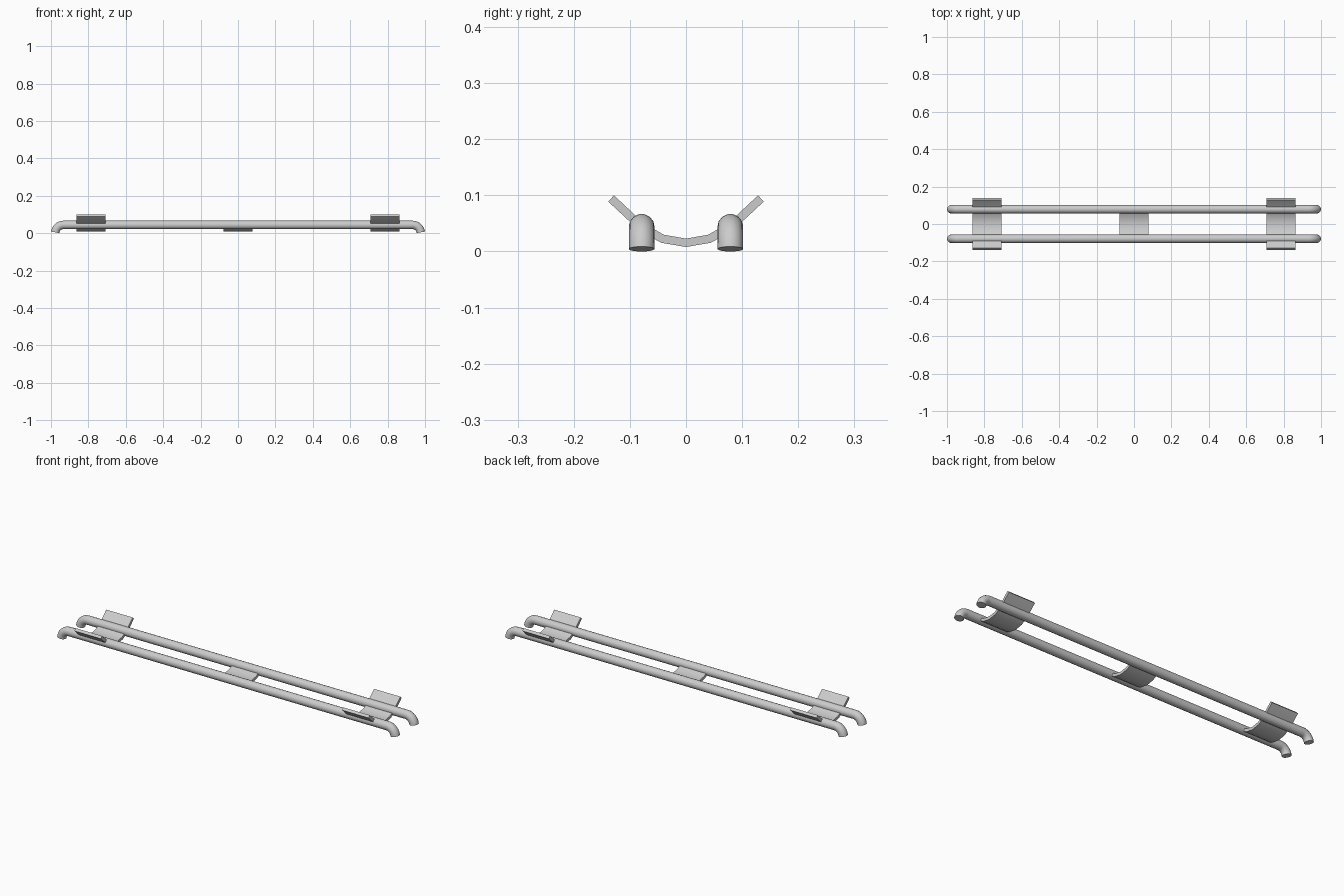
import bpy, bmesh, math
from math import sin, cos, radians

cube = bpy.data.objects.get("Cube")
if cube:
    bpy.data.objects.remove(cube, do_unlink=True)

GREY = (0.6, 0.6, 0.6, 1)
metal = bpy.data.materials.new("light_grey_metal")
metal.use_nodes = True
metal.diffuse_color = GREY
metal.node_tree.nodes["Principled BSDF"].inputs["Base Color"].default_value = GREY

ROD_Y, ROD_Z, ROD_R = 0.079, 0.044, 0.023
BEND_R, BEND_X = 0.0442, 0.9334
THICK = 0.015


def select_only(obj):
    bpy.ops.object.select_all(action='DESELECT')
    obj.select_set(True)
    bpy.context.view_layer.objects.active = obj


def make_rod(name, y):
    """Straight rod with both ends bent downwards."""
    bend = [radians(84) * i / 8 for i in range(9)]
    half = [(BEND_X + BEND_R * sin(a), ROD_Z - BEND_R * (1 - cos(a))) for a in bend]
    path = [(-x, z) for x, z in reversed(half)] + half
    curve = bpy.data.curves.new(name, 'CURVE')
    curve.dimensions = '3D'
    curve.bevel_depth = ROD_R
    curve.bevel_resolution = 5
    curve.use_fill_caps = True
    spline = curve.splines.new('POLY')
    spline.points.add(len(path) - 1)
    for point, (x, z) in zip(spline.points, path):
        point.co = (x, y, z, 1)
    curve.materials.append(metal)
    obj = bpy.data.objects.new(name, curve)
    bpy.context.collection.objects.link(obj)
    select_only(obj)
    bpy.ops.object.convert(target='MESH')
    bpy.ops.object.shade_smooth_by_angle(angle=radians(35))


def make_plate(name, x, width, centre_line):
    """Thicken a y-z centre line and extrude it along x."""
    upper, lower = [], []
    last = len(centre_line) - 1
    for i, (y, z) in enumerate(centre_line):
        a, b = centre_line[max(i - 1, 0)], centre_line[min(i + 1, last)]
        dy, dz = b[0] - a[0], b[1] - a[1]
        k = THICK / 2 / math.hypot(dy, dz)
        upper.append((y - dz * k, z + dy * k))
        lower.append((y + dz * k, z - dy * k))
    bm = bmesh.new()
    rings = [[[bm.verts.new((x + s * width / 2, y, z)) for y, z in side]
              for side in (upper, lower)] for s in (-1, 1)]
    (u0, l0), (u1, l1) = rings
    for i in range(last):
        j = i + 1
        bm.faces.new((u0[i], u1[i], u1[j], u0[j]))
        bm.faces.new((l0[i], l0[j], l1[j], l1[i]))
        bm.faces.new((u0[i], u0[j], l0[j], l0[i]))
        bm.faces.new((u1[i], l1[i], l1[j], u1[j]))
    for i in (0, last):
        bm.faces.new((u0[i], l0[i], l1[i], u1[i]))
    bmesh.ops.recalc_face_normals(bm, faces=bm.faces)
    mesh = bpy.data.meshes.new(name)
    bm.to_mesh(mesh)
    bm.free()
    mesh.materials.append(metal)
    obj = bpy.data.objects.new(name, mesh)
    bpy.context.collection.objects.link(obj)
    select_only(obj)
    bpy.ops.object.shade_smooth_by_angle(angle=radians(30))


# Two parallel rods
make_rod("front_rod", -ROD_Y)
make_rod("back_rod", ROD_Y)

# Curved saddle hanging between the rods
SAG_R, SAG_Z = 0.125, 0.0155
angles = [radians(39) * i / 2 for i in range(-2, 3)]
saddle = [(SAG_R * sin(a), SAG_Z + SAG_R * (1 - cos(a))) for a in angles]
# End plates carry on past the rods as sloping wings
winged = [(-0.1335, 0.0945)] + saddle + [(0.1335, 0.0945)]

make_plate("middle_saddle", 0, 0.155, saddle)
for label, side in (("left", 1), ("right", -1)):
    make_plate(label + "_winged_saddle", side * 0.785, 0.155, winged)
